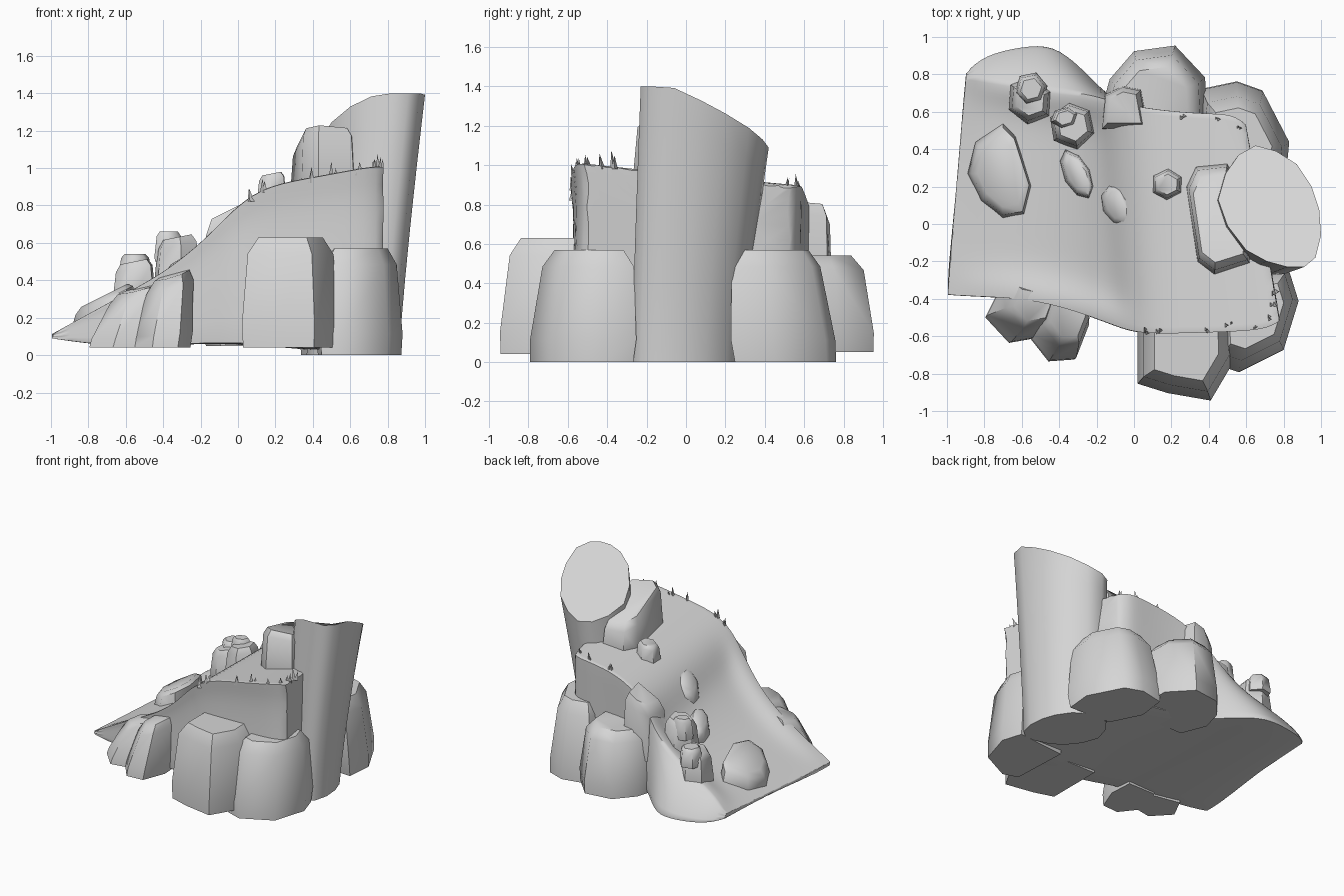
import bpy, bmesh, math, random
from mathutils import Vector

random.seed(4)
cube = bpy.data.objects.get("Cube")
if cube:
    bpy.data.objects.remove(cube)

stone = bpy.data.materials.new("pale_grey_stone")
stone.use_nodes = True
GREY = (0.67, 0.67, 0.67, 1)
stone.diffuse_color = GREY
stone.node_tree.nodes["Principled BSDF"].inputs["Base Color"].default_value = GREY


def finish(name, bm, bevel=0, subdiv=0, angle=50):
    """Turn a bmesh into a smooth shaded object."""
    bmesh.ops.recalc_face_normals(bm, faces=bm.faces)
    mesh = bpy.data.meshes.new(name)
    bm.to_mesh(mesh)
    bm.free()
    mesh.materials.append(stone)
    ob = bpy.data.objects.new(name, mesh)
    bpy.context.collection.objects.link(ob)
    if bevel:
        mod = ob.modifiers.new("Soft edges", 'BEVEL')
        mod.width, mod.segments, mod.limit_method = bevel, 3, 'WEIGHT'
    if subdiv:
        mod = ob.modifiers.new("Smooth", 'SUBSURF')
        mod.levels = mod.render_levels = subdiv
    bpy.ops.object.select_all(action='DESELECT')
    ob.select_set(True)
    bpy.context.view_layer.objects.active = ob
    bpy.ops.object.shade_smooth_by_angle(angle=math.radians(angle))


def loft(rings):
    """Skin closed rings of equal length and cap both ends."""
    bm = bmesh.new()
    rows = [[bm.verts.new(p) for p in ring] for ring in rings]
    n = len(rows[0])
    for a, b in zip(rows, rows[1:]):
        for i in range(n):
            j = (i + 1) % n
            bm.faces.new((a[i], a[j], b[j], b[i]))
    bm.faces.new(rows[0])
    bm.faces.new(rows[-1])
    return bm, rows


def stone_loft(name, rings, bevel):
    """Loft with softened edges everywhere except around the flat underside."""
    bm, rows = loft(rings)
    weight = bm.edges.layers.float.new("bevel_weight_edge")
    for e in bm.edges:
        underside = all(v in rows[0] for v in e.verts)
        e[weight] = 0 if underside or e.calc_face_angle(0) < .3 else 1
    finish(name, bm, bevel)


def rock(name, foot, z0, z1, taper=0.88, lean=(0, 0), slope=(0, 0), bevel=0.035, cap=0.75):
    """Boulder: a footprint lofted upwards, tapering to a smaller crown."""
    cx = sum(p[0] for p in foot) / len(foot)
    cy = sum(p[1] for p in foot) / len(foot)
    rings = []
    for t, s in ((0, 0.97), (0.2, 1), (0.85, taper), (1, taper * cap)):
        ring = []
        for x, y in foot:
            dx, dy = (x - cx) * s, (y - cy) * s
            z = z0 + (z1 - z0) * t + (slope[0] * dx + slope[1] * dy) * min(1, t * 2)
            ring.append((cx + dx + lean[0] * t, cy + dy + lean[1] * t, z))
        rings.append(ring)
    stone_loft(name, rings, bevel)


# Main mound: ramp climbing to a plateau, lofted along x
# front x, back x, front y, back lip y, back base y, front z, back z, bottom z, channel drop
STATIONS = (
    (-1.0, -.90, -.38, .79, .81, .11, .12, .09, 0),
    (-.80, -.80, -.39, .77, .91, .22, .22, .06, .03),
    (-.60, -.60, -.40, .74, .96, .33, .31, .05, .05),
    (-.40, -.43, -.44, .71, .97, .44, .39, .05, .05),
    (-.22, -.29, -.50, .70, .85, .58, .49, .06, .06),
    (-.09, -.19, -.55, .68, .74, .71, .58, .06, .06),
    (0, -.10, -.58, .65, .66, .80, .72, .06, 0),
    (.15, .12, -.59, .61, .60, .91, .85, .05, 0),
    (.45, .38, -.58, .59, .58, .96, .89, .03, 0),
    (.70, .53, -.57, .59, .57, 1.01, .90, .01, 0),
    (.78, .60, -.52, .53, .53, 1.01, .89, .01, 0),
)
TOP = (0, .06, .15, .3, .5, .7, .86, .95, 1)
rings = []
for xf, xb, yf, yb, yo, zf, zb, z0, drop in STATIONS:
    hf, hb = zf - z0, zb - z0
    ring = [(xf, yf, z0), (xf, yf, z0 + hf * .4), (xf, yf + .025 * hf, z0 + hf * .82)]
    for t in TOP:
        dip = drop if .1 < t < .9 else 0
        ring.append((xf + (xb - xf) * t, yf + (yb - yf) * t, zf + (zb - zf) * t - dip))
    ring += [(xb, yb + (yo - yb) * .4, z0 + hb * .72),
             (xb, yb + (yo - yb) * .8, z0 + hb * .3), (xb, yo, z0),
             (xb, yo * .5, z0), (xf, yf * .5, z0)]
    rings.append(ring)
bm, rows = loft(rings)
crease = bm.edges.layers.float.new("crease_edge")
lips = {0: .8, 3: .75, 3 + len(TOP) - 1: .6, 3 + len(TOP) + 2: .8}
for a, b in zip(rows, rows[1:]):
    for i, value in lips.items():
        bm.edges.get((a[i], b[i]))[crease] = value
for row in (rows[0], rows[-1]):
    for a, b in zip(row, row[1:] + row[:1]):
        bm.edges.get((a, b))[crease] = .9 if row is rows[0] else .6
finish("ramp_mound", bm, subdiv=2, angle=60)

# Tall leaning pillar with a slanted oval crown
CROWN = ((.45, .13), (.49, .27), (.56, .37), (.65, .42), (.76, .39), (.87, .32), (.95, .2), (.99, .08),
         (1.0, -.06), (.97, -.18), (.91, -.23), (.82, -.23), (.71, -.2), (.6, -.14), (.5, -.01))
pillar = []
for t in (0, .15, .3, .45, .6, .75, .88, 1):
    ring = []
    for x, y in CROWN:
        top = min(1.4, 1.34 + .25 * (x - .9) - .45 * y)
        k = t ** 1.2
        bx, by = .61 + (x - .72) * .9, y * .87 - .075
        ring.append((bx + (x - bx) * k, by + (y - by) * k, top * t))
    pillar.append(ring)
stone_loft("tall_pillar", pillar, .03)
rock("pillar_side_rock", ((.28, .2), (.33, .31), (.5, .33), (.64, 0), (.62, -.21), (.43, -.27), (.34, -.2)),
     .83, 1.16, .92, slope=(0, -.3), cap=.85, bevel=.03)

# Cliff rocks along the front
rock("front_cliff_rock", ((.02, -.4), (.02, -.86), (.18, -.91), (.41, -.95), (.54, -.73), (.53, -.4)),
     .04, .63, .88, (0, .03))
rock("front_corner_rock", ((.42, -.3), (.44, -.76), (.56, -.8), (.8, -.68), (.88, -.42), (.83, -.26)),
     .0, .57, .86, (0, .04))
rock("front_low_rock", ((-.8, -.5), (-.67, -.64), (-.5, -.61), (-.42, -.4), (-.72, -.34)),
     .04, .35, .75, (.08, .06), (.25, .1), .025)
rock("front_middle_rock", ((-.57, -.6), (-.46, -.74), (-.32, -.73), (-.25, -.55), (-.26, -.36), (-.5, -.36)),
     .04, .43, .78, (.05, .06), (.3, .1), .025)

# Cliff rocks along the back
rock("back_cliff_rock", ((-.18, .6), (-.13, .78), (0, .93), (.22, .96), (.38, .79), (.4, .4), (-.1, .4)),
     .05, .54, .88, (0, -.03))
rock("back_corner_rock", ((.33, .5), (.36, .73), (.55, .77), (.69, .72), (.83, .45), (.81, .24), (.45, .26)),
     .0, .57, .85, (0, -.06))
rock("back_upper_rock", ((-.18, .5), (-.16, .69), (-.06, .74), (.04, .72), (.08, .5)),
     .3, .77, .92, slope=(.5, 0), bevel=.025)

# Loose boulders on the slope
rock("flat_boulder", ((-.89, .27), (-.85, .44), (-.7, .55), (-.63, .48), (-.54, .2), (-.58, .04), (-.7, .02), (-.82, .12)),
     .14, .32, .88, slope=(.5, 0), bevel=.02, cap=.8)


def pebble(name, x, y, z0, z1, rx, ry, turn, slope=0, sides=6):
    """Small stone with an irregular oval footprint."""
    foot = []
    for i in range(sides):
        a = math.tau * i / sides
        u, v = rx * math.cos(a), ry * math.sin(a) * random.uniform(.9, 1.1)
        foot.append((x + u * math.cos(turn) - v * math.sin(turn),
                     y + u * math.sin(turn) + v * math.cos(turn)))
    rock(name, foot, z0, z1, .85, slope=(slope, 0), bevel=.018)


pebble("slope_boulder_low", -.555, .66, .25, .50, .125, .14, .4, .2)
pebble("slope_boulder_low_cap", -.55, .72, .4, .54, .09, .09, .2)
pebble("slope_boulder_high", -.33, .53, .34, .63, .13, .13, .7, .2)
pebble("slope_boulder_high_cap", -.37, .57, .5, .66, .08, .06, .3)
pebble("slope_stone_left", -.3, .26, .38, .52, .075, .15, .45, .6, 8)
pebble("slope_stone_right", -.09, .1, .54, .7, .085, .125, .4, .9, 8)
pebble("plateau_stone", .18, .21, .8, .97, .09, .09, .5, .2)

# Grass tufts along the plateau rims: x, y, root height
TUFTS = ((.06, -.57, .84), (.13, -.57, .89), (.4, -.56, .94), (.5, -.55, .96), (.65, -.55, .98),
         (.74, -.5, 1.0), (.75, -.42, 1.0), (.75, -.36, 1.0), (.26, .58, .87), (.43, .56, .88),
         (.56, .5, .88))
bm = bmesh.new()
for x, y, z in TUFTS:
    for k in range(2):
        root = Vector((x + random.uniform(-.02, .02), y + random.uniform(-.01, .01), z - .02))
        tip = bm.verts.new(root + Vector((random.uniform(-.015, .015), random.uniform(-.02, .02),
                                          random.uniform(.06, .1))))
        base = [bm.verts.new(root + Vector((.018 * math.cos(a), .018 * math.sin(a), 0)))
                for a in (0, math.tau / 3, math.tau * 2 / 3)]
        bm.faces.new(base)
        for i in range(3):
            bm.faces.new((base[i], base[(i + 1) % 3], tip))
finish("grass_tufts", bm, angle=20)
